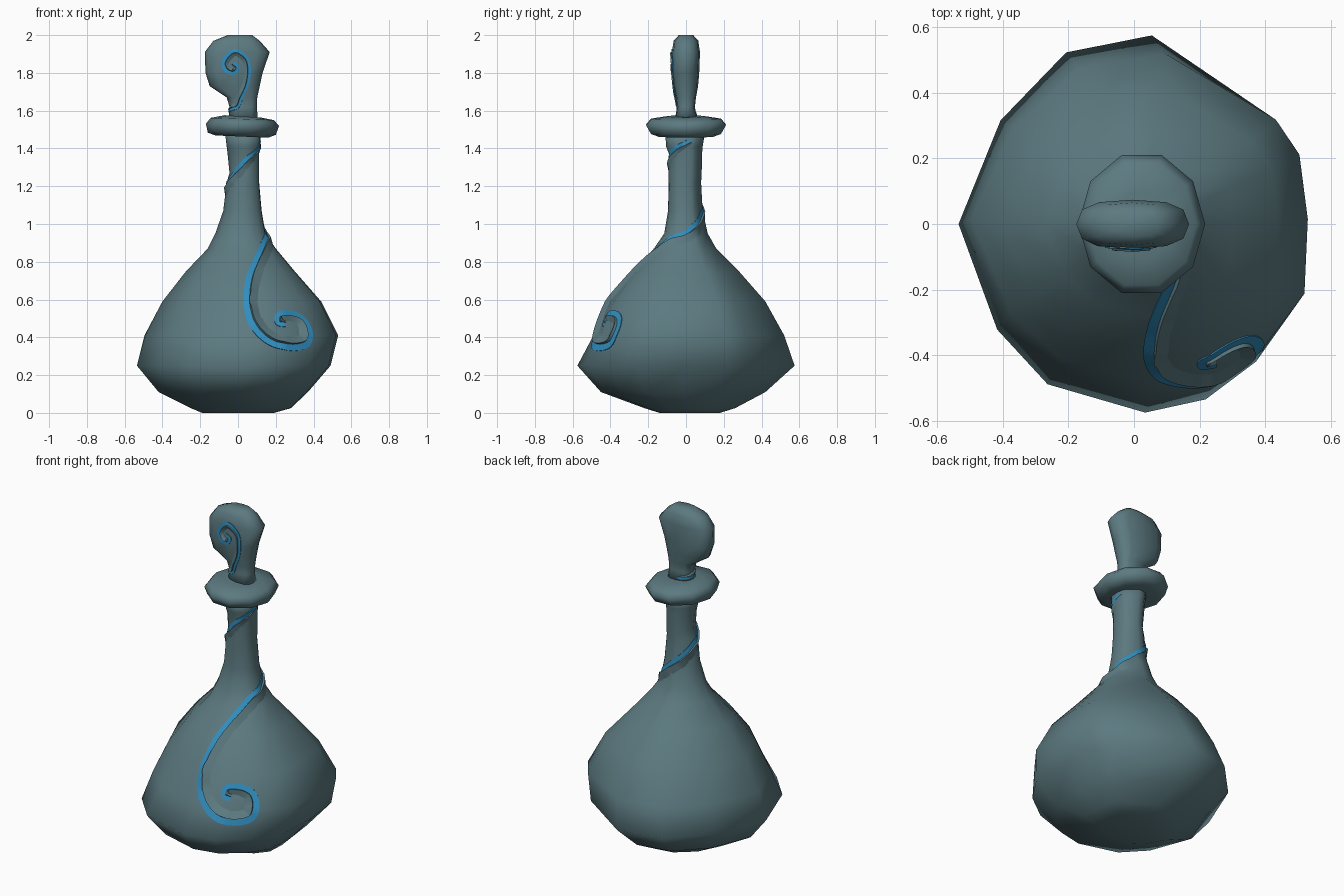
import bpy, bmesh, math
from mathutils import Vector
from mathutils.bvhtree import BVHTree

if "Cube" in bpy.data.objects:
    bpy.data.objects.remove(bpy.data.objects["Cube"])


def material(name, rgb):
    m = bpy.data.materials.new(name)
    m.diffuse_color = (*rgb, 1)
    m.use_nodes = True
    m.node_tree.nodes["Principled BSDF"].inputs["Base Color"].default_value = m.diffuse_color
    return m


SLATE = material("slate teal", (0.107, 0.195, 0.217))
BLUE = material("bright blue", (0.03, 0.27, 0.52))


def finish(name, bm, mats, angle):
    me = bpy.data.meshes.new(name)
    bm.to_mesh(me)
    bm.free()
    ob = bpy.data.objects.new(name, me)
    bpy.context.collection.objects.link(ob)
    for m in mats:
        me.materials.append(m)
    bpy.ops.object.select_all(action='DESELECT')
    ob.select_set(True)
    bpy.context.view_layer.objects.active = ob
    bpy.ops.object.shade_smooth_by_angle(angle=math.radians(angle))
    return ob


def stack(name, outline, rings, tilt=0.0):
    """Skin rings of (z, left, right, front, back) shaped by a unit outline."""
    bm = bmesh.new()
    loops = []
    for z, l, r, f, b in rings:
        cx, cy = (l + r) / 2, (f + b) / 2
        loops.append([bm.verts.new((cx + u * (r - l) / 2, cy + v * (b - f) / 2, z - tilt * u))
                      for u, v in outline])
    n = len(outline)
    for a, b in zip(loops, loops[1:]):
        for i in range(n):
            j = (i + 1) % n
            bm.faces.new((a[i], a[j], b[j], b[i]))
    bm.faces.new(loops[0][::-1])
    bm.faces.new(loops[-1])
    bmesh.ops.recalc_face_normals(bm, faces=bm.faces)
    tree = BVHTree.FromBMesh(bm)
    finish(name, bm, [SLATE], 110)
    return tree


def ngon(n, power=1.0):
    pts = []
    for i in range(n):
        c, s = math.cos(2 * math.pi * i / n), math.sin(2 * math.pi * i / n)
        pts.append((math.copysign(abs(c) ** power, c), math.copysign(abs(s) ** power, s)))
    return pts


# Bottle: uneven faceted bulb running into a thin neck
bulb = [(1, 0), (.95, .39), (.81, .6), (.15, 1), (-.36, .91), (-.75, .55), (-1, 0),
        (-.77, -.56), (-.47, -.85), (.11, -1), (.47, -.93), (.77, -.73), (.98, -.45)]
body = stack("bottle_body", bulb, [
    (0.0, -.19, .19, -.14, .18), (.025, -.25, .28, -.22, .26), (.11, -.42, .37, -.45, .42),
    (.25, -.535, .49, -.575, .575), (.41, -.495, .53, -.49, .52), (.59, -.40, .44, -.41, .42),
    (.75, -.275, .30, -.28, .28), (.87, -.16, .20, -.17, .16), (.95, -.12, .145, -.115, .115),
    (1.07, -.078, .125, -.095, .088), (1.22, -.06, .112, -.092, .08),
    (1.27, -.045, .112, -.092, .083), (1.37, -.055, .112, -.09, .085),
    (1.41, -.06, .115, -.105, .088), (1.48, -.068, .12, -.11, .1)])

# Rim: rounded disc round the neck
stack("rim", ngon(10), [
    (1.463, -.12, .16, -.15, .15), (1.478, -.16, .2, -.195, .195), (1.525, -.17, .217, -.222, .222),
    (1.556, -.145, .19, -.195, .195), (1.57, -.07, .12, -.10, .10)], tilt=.006)

# Stopper: stem opening into a flat curled head
stopper = stack("stopper", ngon(12, 0.75), [
    (1.55, -.05, .105, -.06, .06), (1.62, -.045, .10, -.047, .047),
    (1.67, -.06, .102, -.053, .053), (1.73, -.15, .115, -.067, .064),
    (1.80, -.172, .13, -.075, .07), (1.91, -.176, .168, -.075, .074),
    (1.97, -.13, .115, -.065, .065), (2.0, -.055, .075, -.038, .038)])


def front_hits(tree, pts):
    return [tree.ray_cast(Vector((x, -2, z)), Vector((0, 1, 0)))[0] for x, z in pts]


def wrap_hits(tree, pts):
    out = []
    for deg, z in pts:
        d = Vector((math.cos(math.radians(deg)), math.sin(math.radians(deg)), 0))
        out.append(tree.ray_cast(Vector((.025, 0, z)) + d, -d)[0])
    return out


def smooth_path(p, steps=5):
    p = [2 * p[0] - p[1]] + p + [2 * p[-1] - p[-2]]
    out = []
    for i in range(1, len(p) - 2):
        a, b, c, d = p[i - 1:i + 3]
        for k in range(steps):
            t = k / steps
            out.append(.5 * (2 * b + (c - a) * t + (2 * a - 5 * b + 4 * c - d) * t * t
                             + (3 * b - a - 3 * c + d) * t ** 3))
    return out + [p[-2]]


def swirl(name, tree, hits, widths, flap, lifts, side_sign):
    """Lay a blue strip on a surface, with a raised fold along one edge.
    Widths and lifts run from the first value to the second along the path."""
    path = smooth_path([h for h in hits if h is not None])
    bm = bmesh.new()
    rows = []
    last = len(path) - 1
    for i, p in enumerate(path):
        t = i / last
        tan = (path[min(i + 1, last)] - path[max(i - 1, 0)]).normalized()
        loc, nor = tree.find_nearest(p)[:2]
        side = tan.cross(nor).normalized() * side_sign
        ends = min(1, .35 + 3 * t, .35 + 3 * (1 - t))
        mix = min(1, max(0, (t - .4) / .25))
        w = (widths[0] + (widths[1] - widths[0]) * mix) * min(1, .5 + ends / 2)
        lift = (lifts[0] + (lifts[1] - lifts[0]) * mix) * ends
        row = []
        for s, h in ((-w / 2, -.004), (-w / 2, .004), (w / 2, .004),
                     (w / 2 + .003, lift), (w / 2 + flap * ends, -.003)):
            q, n = tree.find_nearest(loc + side * s)[:2]
            row.append(bm.verts.new(q + n * h))
        rows.append(row)
    for a, b in zip(rows, rows[1:]):
        for k in range(4):
            quad = (a[k], a[k + 1], b[k + 1], b[k])
            f = bm.faces.new(quad if side_sign < 0 else quad[::-1])
            f.material_index = 1 if k < 2 else 0
    finish(name, bm, [SLATE, BLUE], 40)


# Bottle swirl: coil on the bulb, then one turn and more up the neck
coil = [(.25, .465), (.21, .475), (.215, .52), (.285, .525), (.345, .495), (.378, .43), (.365, .365),
        (.29, .345), (.20, .36), (.12, .41), (.065, .49), (.045, .60), (.06, .72), (.10, .82)]
turn = [(-42, .91), (0, .955), (50, 1.035), (100, 1.10), (150, 1.165), (200, 1.225), (240, 1.275),
        (280, 1.34), (320, 1.395), (350, 1.425), (375, 1.445)]
swirl("bottle_swirl", body, front_hits(body, coil) + wrap_hits(body, turn),
      (.036, .024), .055, (.02, .014), 1)

# Stopper swirl: from behind the stem up into a coil on the head
stem = [(100, 1.58), (150, 1.59), (200, 1.603), (240, 1.62)]
curl = [(.02, 1.67), (.05, 1.74), (.06, 1.82), (.045, 1.88), (-.01, 1.918), (-.055, 1.895),
        (-.078, 1.85), (-.06, 1.81), (-.02, 1.80), (0, 1.832), (-.025, 1.855)]
swirl("stopper_swirl", stopper, wrap_hits(stopper, stem) + front_hits(stopper, curl),
      (.015, .02), .025, (.01, .01), -1)
